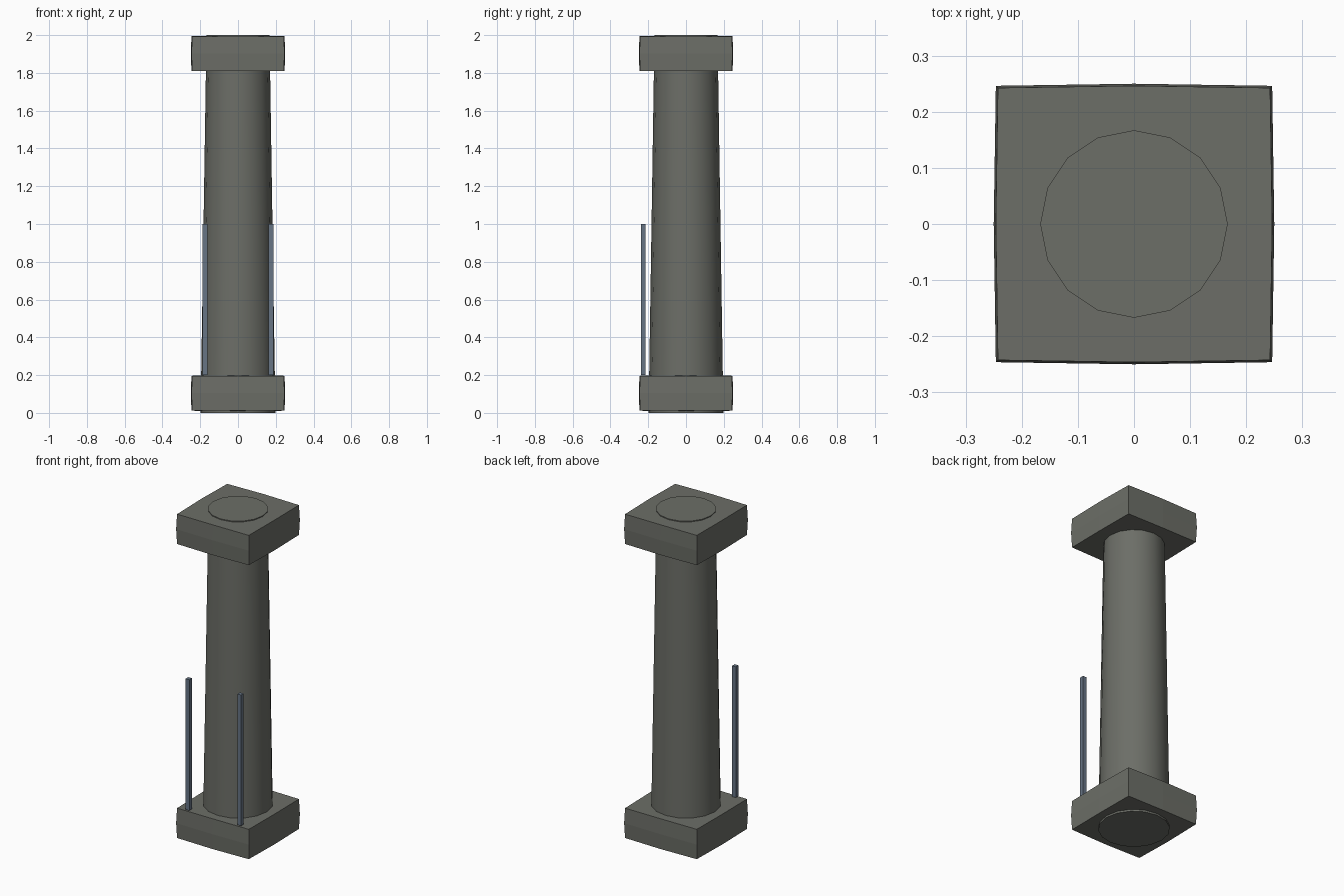
import bpy, bmesh

if "Cube" in bpy.data.objects:
    bpy.data.objects.remove(bpy.data.objects["Cube"])


def material(name, color):
    m = bpy.data.materials.new(name)
    m.diffuse_color = (*color, 1)
    m.use_nodes = True
    m.node_tree.nodes["Principled BSDF"].inputs["Base Color"].default_value = m.diffuse_color
    return m


stone = material("dark_stone", (0.150, 0.156, 0.136))
steel = material("blue_grey_metal", (0.135, 0.176, 0.235))


def finish(name, bm, mat):
    bmesh.ops.recalc_face_normals(bm, faces=bm.faces)
    me = bpy.data.meshes.new(name)
    bm.to_mesh(me)
    bm.free()
    me.materials.append(mat)
    ob = bpy.data.objects.new(name, me)
    bpy.context.collection.objects.link(ob)
    return ob


def box(name, center, size, mat, bulge=None):
    """Box; with bulge the sides are split and swell towards the middle."""
    bm = bmesh.new()
    bmesh.ops.create_cube(bm, size=2)
    if bulge:
        bmesh.ops.subdivide_edges(bm, edges=bm.edges[:], cuts=1, use_grid_fill=True)
    for v in bm.verts:
        if bulge:
            # corner < edge middle < face centre
            zeros = sum(abs(c) < 0.01 for c in v.co)
            v.co *= 1 - bulge * (2 - zeros)
        v.co = [center[i] + v.co[i] * size[i] / 2 for i in range(3)]
    return finish(name, bm, mat)


# Tapered round shaft running through both blocks
bm = bmesh.new()
bmesh.ops.create_cone(bm, cap_ends=True, segments=16, radius1=0.198,
                      radius2=0.167, depth=2)
bmesh.ops.translate(bm, verts=bm.verts, vec=(0, 0, 1))
shaft = finish("shaft", bm, stone)
bpy.context.view_layer.objects.active = shaft
shaft.select_set(True)
bpy.ops.object.shade_smooth_by_angle()

# Base and capital blocks with slightly swollen sides
for name, z in (("base_block", 0.104), ("capital_block", 1.902)):
    box(name, (0, 0, z), (0.5, 0.5, 0.188), stone, bulge=0.015)

# Thin upright bars at the front
for side, x in (("left", -0.175), ("right", 0.175)):
    box(side + "_bar", (x, -0.226, 0.6), (0.025, 0.025, 0.8), steel)
